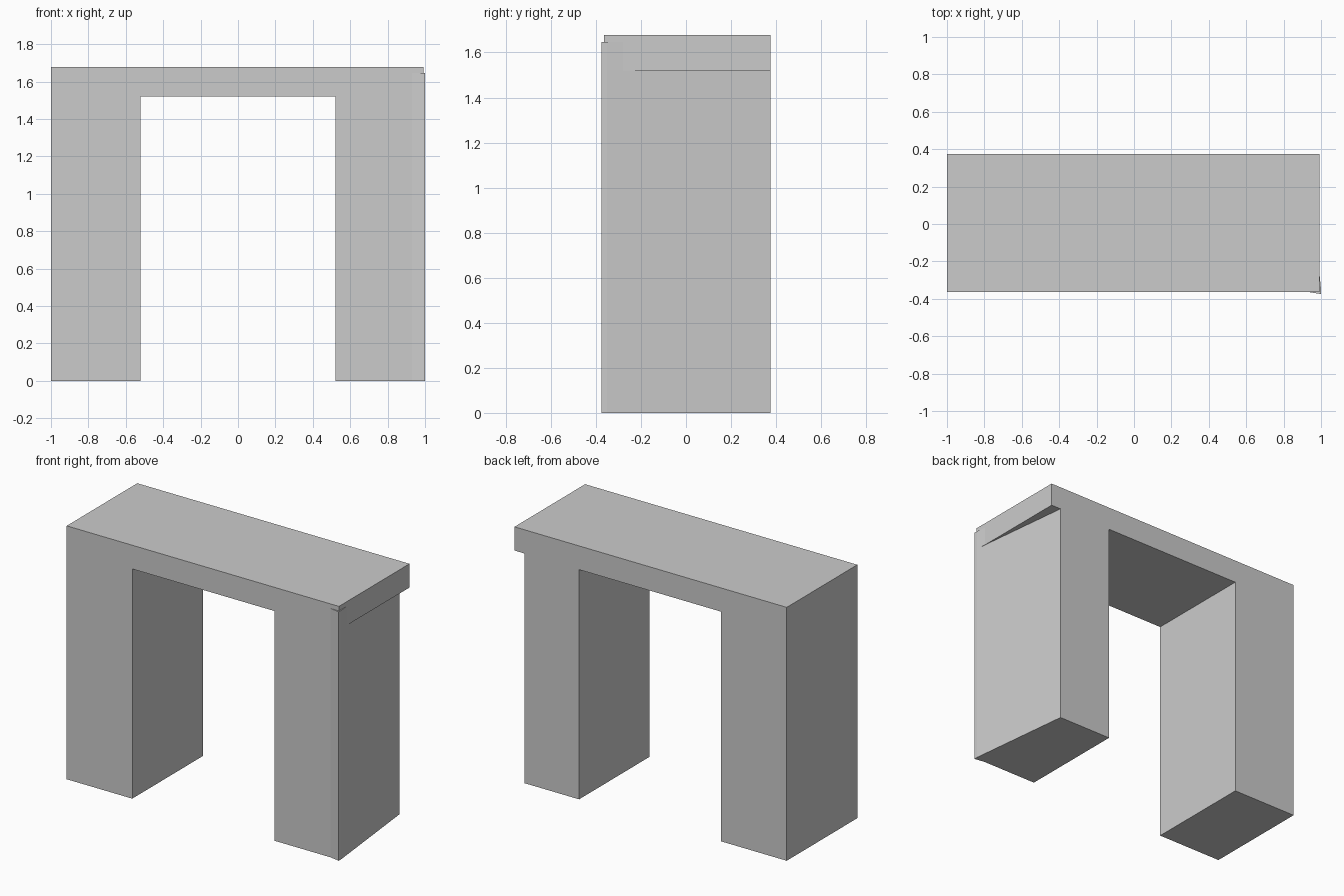
import bpy
import bmesh

cube = bpy.data.objects.get("Cube")
if cube:
    bpy.data.objects.remove(cube, do_unlink=True)

# Single plain grey finish
grey = bpy.data.materials.new("plain grey")
grey.use_nodes = True
colour = (0.6, 0.6, 0.6, 1)
grey.diffuse_color = colour
grey.node_tree.nodes["Principled BSDF"].inputs["Base Color"].default_value = colour

FRONT, BACK = -0.363, 0.375
INNER = 0.52
SOFFIT, TOP = 1.52, 1.677


def prism(name, outline, z0, z1):
    """Extrude a plan outline upward into a flat-faced solid."""
    bm = bmesh.new()
    base = bm.faces.new([bm.verts.new((x, y, z0)) for x, y in outline])
    top = bmesh.ops.extrude_face_region(bm, geom=[base])["geom"]
    verts = [v for v in top if isinstance(v, bmesh.types.BMVert)]
    bmesh.ops.translate(bm, vec=(0, 0, z1 - z0), verts=verts)
    bmesh.ops.recalc_face_normals(bm, faces=bm.faces)
    mesh = bpy.data.meshes.new(name)
    bm.to_mesh(mesh)
    bm.free()
    mesh.materials.append(grey)
    obj = bpy.data.objects.new(name, mesh)
    bpy.context.collection.objects.link(obj)
    return obj


def rectangle(x0, x1):
    return [(x0, FRONT), (x1, FRONT), (x1, BACK), (x0, BACK)]


# Lintel spanning both pillars
prism("lintel", rectangle(-1, 0.993), SOFFIT, TOP)

# Square pillar
prism("right_pillar", rectangle(-1, -INNER), 0, SOFFIT)

# Tapered pillar, its outer front corner standing slightly proud of the lintel
tapered = [(INNER, FRONT), (0.93, FRONT), (1, -0.375), (1, -0.35),
           (0.92, BACK), (INNER, BACK)]
prism("left_pillar", tapered, 0, SOFFIT)
corner = [(0.93, FRONT), (1, -0.375), (1, -0.35), (0.993, -0.28), (0.93, -0.28)]
prism("left_pillar_corner", corner, SOFFIT, 1.647)
